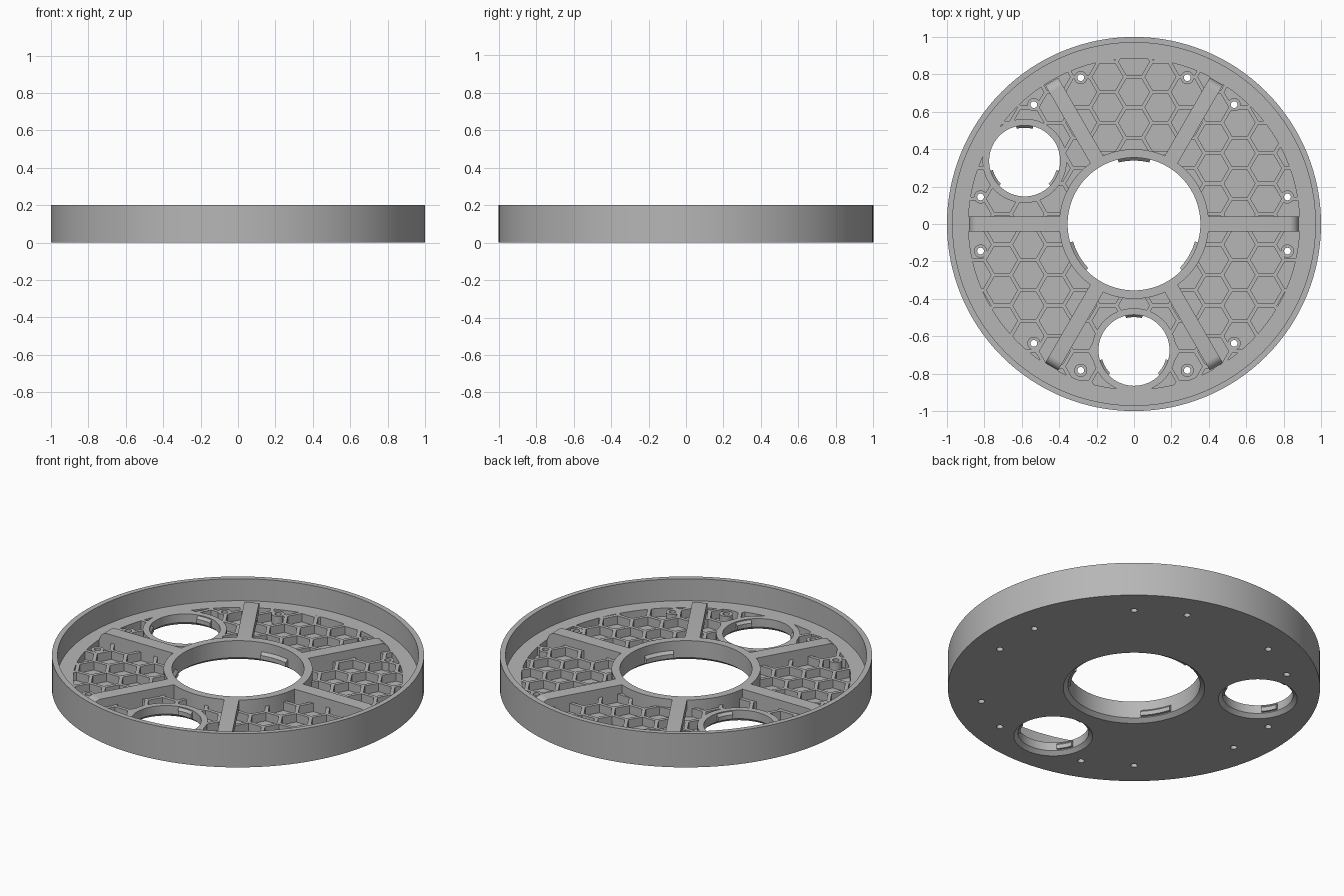
import bpy, bmesh, math
from mathutils import Matrix, Vector

if "Cube" in bpy.data.objects:
    bpy.data.objects.remove(bpy.data.objects["Cube"], do_unlink=True)

FLOOR, WEB, TOP = 0.02, 0.07, 0.12      # pocket floor, web top, spoke and hub top
HUB_IN, HUB_OUT, POCKET_OUT = 0.355, 0.40, 0.885
PORT_R, PORT_WALL = 0.19, 0.225
SPOKE_W, SPOKE_END = 0.08, 0.88
PITCH = 0.163                            # honeycomb spacing

grey = bpy.data.materials.new("grey plastic")
grey.use_nodes = True
grey.diffuse_color = (0.47, 0.47, 0.47, 1)
grey.node_tree.nodes["Principled BSDF"].inputs["Base Color"].default_value = grey.diffuse_color


def polar(r, deg, z=0.0):
    a = math.radians(deg)
    return Vector((r * math.cos(a), r * math.sin(a), z))


def finish(name, bm):
    bmesh.ops.recalc_face_normals(bm, faces=bm.faces)
    mesh = bpy.data.meshes.new(name)
    bm.to_mesh(mesh)
    bm.free()
    mesh.materials.append(grey)
    ob = bpy.data.objects.new(name, mesh)
    bpy.context.collection.objects.link(ob)
    return ob


def lathe(name, profile, start=0, sweep=360, segs=128, centre=(0, 0, 0)):
    """Sweep a closed (radius, z) outline around the z axis."""
    bm = bmesh.new()
    full = sweep == 360
    rings = [[bm.verts.new(polar(r, start + sweep * i / segs, z) + Vector(centre))
              for r, z in profile] for i in range(segs + (not full))]
    n = len(profile)
    for i in range(segs):
        a, b = rings[i], rings[(i + 1) % len(rings)]
        for j in range(n):
            k = (j + 1) % n
            bm.faces.new((a[j], b[j], b[k], a[k]))
    if not full:
        bm.faces.new(rings[0])
        bm.faces.new(rings[-1])
    return finish(name, bm)


def cones(name, items, segs):
    """Several separate cones or cylinders: (centre, bottom r, top r, z0, z1)."""
    bm = bmesh.new()
    for c, r1, r2, z0, z1 in items:
        bmesh.ops.create_cone(bm, cap_ends=True, segments=segs, radius1=r1, radius2=r2, depth=z1 - z0,
                              matrix=Matrix.Translation((c[0], c[1], (z0 + z1) / 2)))
    return finish(name, bm)


def prism(name, outline, matrix, width):
    """Extrude an (x, z) outline sideways to the given width."""
    bm = bmesh.new()
    base = bm.faces.new([bm.verts.new((x, -width / 2, z)) for x, z in outline])
    new = bmesh.ops.extrude_face_region(bm, geom=[base])["geom"]
    bmesh.ops.translate(bm, vec=(0, width, 0), verts=[v for v in new if isinstance(v, bmesh.types.BMVert)])
    bm.transform(matrix)
    return finish(name, bm)


def boolean(ob, cutter, operation="DIFFERENCE"):
    mod = ob.modifiers.new("cut", "BOOLEAN")
    mod.operation, mod.solver, mod.object = operation, "EXACT", cutter
    bpy.context.view_layer.update()
    mesh = bpy.data.meshes.new_from_object(ob.evaluated_get(bpy.context.evaluated_depsgraph_get()))
    ob.modifiers.clear()
    ob.data = mesh
    bpy.data.objects.remove(cutter, do_unlink=True)


ports = [polar(0.675, 150), polar(0.675, 270)]
screws = [polar(0.833, 60 * k + d) for k in range(6) for d in (-10, 10)]

# Dish: floor, web level, outer rim and raised hub in one turned section
dish = lathe("dish", [(0.38, 0), (1, 0), (1, 0.2), (0.97, 0.2), (0.97, WEB), (HUB_OUT, WEB),
                      (HUB_OUT, TOP), (HUB_IN, TOP), (HUB_IN, FLOOR)])

# Honeycomb pockets, trimmed to leave walls around spokes, ports and screws
cells = []
for col in range(-7, 8):
    for row in range(-7, 8):
        c = Vector((col * PITCH * 0.866, (row + (col % 2) / 2) * PITCH + 0.053, 0))
        if 0.28 < c.length < 1.0:
            cells.append(c)
hex_r = 0.143 / math.sqrt(3)
bm = bmesh.new()
for c in cells:
    ring = [bm.verts.new(c + polar(hex_r, 60 * i, FLOOR)) for i in range(6)]
    base = bm.faces.new(ring)
    new = bmesh.ops.extrude_face_region(bm, geom=[base])["geom"]
    bmesh.ops.translate(bm, vec=(0, 0, 0.07), verts=[v for v in new if isinstance(v, bmesh.types.BMVert)])
pockets = finish("pockets", bm)
boolean(pockets, lathe("zone", [(HUB_OUT, -0.1), (POCKET_OUT, -0.1), (POCKET_OUT, 0.3), (HUB_OUT, 0.3)]),
        "INTERSECT")
boolean(pockets, cones("port_walls", [(c, PORT_WALL, PORT_WALL, -0.1, 0.3) for c in ports], 64))
boolean(pockets, cones("screw_walls", [(c, 0.035, 0.035, -0.1, 0.3) for c in screws], 24))
for k in range(3):
    bar = [(-0.95, -0.1), (0.95, -0.1), (0.95, 0.3), (-0.95, 0.3)]
    boolean(pockets, prism("bar", bar, Matrix.Rotation(math.radians(60 * k), 4, "Z"), SPOKE_W))
boolean(dish, pockets)

# Round ports with a chamfer underneath, and screw holes
boolean(dish, cones("port_holes", [(c, PORT_R, PORT_R, -0.1, 0.3) for c in ports], 64))
boolean(dish, cones("port_chamfers", [(c, 0.223, PORT_R, -0.01, FLOOR) for c in ports], 64))
boolean(dish, cones("screw_holes", [(c, 0.018, 0.018, -0.1, 0.3) for c in screws], 20))

parts = [dish]

# Six spokes with rounded outer ends
bend = TOP - WEB
spoke = [(HUB_OUT - 0.01, WEB), (SPOKE_END, WEB)]
for i in range(1, 9):
    p = polar(bend, 90 * i / 8)
    spoke.append((SPOKE_END - bend + p.x, WEB + p.y))
spoke.append((HUB_OUT - 0.01, TOP))
for k in range(6):
    parts.append(prism(f"spoke_{k + 1}", spoke, Matrix.Rotation(math.radians(60 * k), 4, "Z"), SPOKE_W))

# Three sloped locking tabs inside the hub and each port
for name, c, r, d in (("hub", (0, 0, 0), HUB_IN, 0.016), ("left_port", ports[1], PORT_R, 0.013),
                      ("right_port", ports[0], PORT_R, 0.013)):
    outline = [(r + 0.004, FLOOR + 0.005), (r - d, FLOOR + 0.005), (r - d, 0.05), (r + 0.004, 0.069)]
    for k in range(3):
        parts.append(lathe(f"{name}_tab_{k + 1}", outline, 76 + 120 * k, 28, 10, c))

# Smooth curved walls, keep edges crisp
bpy.ops.object.select_all(action="DESELECT")
for ob in parts:
    ob.select_set(True)
bpy.context.view_layer.objects.active = dish
bpy.ops.object.shade_smooth_by_angle(angle=math.radians(30))
